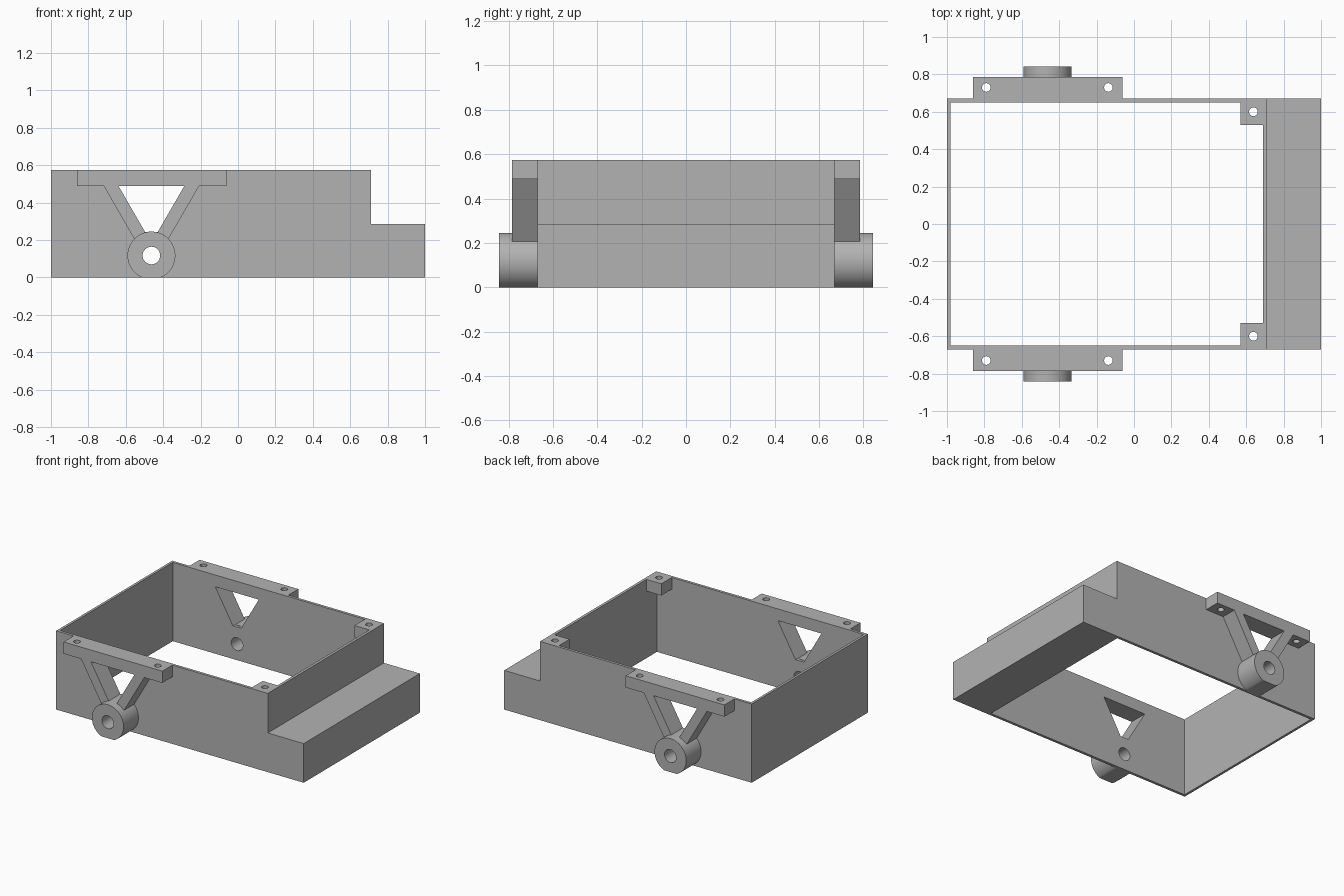
import bpy, bmesh, math

if "Cube" in bpy.data.objects:
    bpy.data.objects.remove(bpy.data.objects["Cube"], do_unlink=True)

grey = bpy.data.materials.new("plain grey")
COLOUR = (0.45, 0.45, 0.45, 1)
grey.diffuse_color = COLOUR
grey.use_nodes = True
grey.node_tree.nodes["Principled BSDF"].inputs["Base Color"].default_value = COLOUR

# Main dimensions
TOP, STEP, LEDGE = 0.575, 0.286, 0.489
WALL, FLANGE, BOSS = 0.67, 0.785, 0.842
BOSS_X, BOSS_Z, BOSS_R = -0.463, 0.117, 0.128
SLOPE = math.tan(math.radians(30))


def prism(name, points, start, end, axis="y"):
    """Extrude a profile: (x, z) along y, or (x, y) along z."""
    bm = bmesh.new()

    def place(p, d):
        return (p[0], d, p[1]) if axis == "y" else (p[0], p[1], d)

    a = [bm.verts.new(place(p, start)) for p in points]
    b = [bm.verts.new(place(p, end)) for p in points]
    bm.faces.new(a)
    bm.faces.new(b)
    for i in range(len(points)):
        j = (i + 1) % len(points)
        bm.faces.new((a[i], a[j], b[j], b[i]))
    bmesh.ops.recalc_face_normals(bm, faces=bm.faces)
    mesh = bpy.data.meshes.new(name)
    bm.to_mesh(mesh)
    bm.free()
    mesh.materials.append(grey)
    obj = bpy.data.objects.new(name, mesh)
    bpy.context.collection.objects.link(obj)
    return obj


def rect(x0, x1, y0, y1):
    return [(x0, y0), (x1, y0), (x1, y1), (x0, y1)]


def circle(cx, cy, r, n=48):
    return [(cx + r * math.cos(math.tau * i / n), cy + r * math.sin(math.tau * i / n))
            for i in range(n)]


def combine(target, tool, operation):
    """Apply a boolean and discard the tool."""
    tool.hide_render = True
    mod = target.modifiers.new("boolean", "BOOLEAN")
    mod.operation, mod.solver, mod.object = operation, "EXACT", tool
    bpy.ops.object.select_all(action="DESELECT")
    bpy.context.view_layer.objects.active = target
    target.select_set(True)
    bpy.ops.object.modifier_apply(modifier=mod.name)
    bpy.data.objects.remove(tool, do_unlink=True)


def cut(target, tool):
    combine(target, tool, "DIFFERENCE")


def finish(obj):
    bpy.ops.object.select_all(action="DESELECT")
    bpy.context.view_layer.objects.active = obj
    obj.select_set(True)
    bpy.ops.object.shade_smooth_by_angle(angle=math.radians(30))


# Open frame with a solid low step at one end
outline = [(-1, 0), (1, 0), (1, STEP), (0.71, STEP), (0.71, TOP), (-1, TOP)]
frame = prism("frame", outline, -WALL, WALL)
cut(frame, prism("cavity", rect(-0.982, 0.69, -0.65, 0.65), -0.1, 0.7, "z"))

# Tapered windows and pivot holes through both side walls
drop = (LEDGE - 0.242) * SLOPE
window = [(BOSS_X - 0.176, LEDGE), (BOSS_X + 0.176, LEDGE),
          (BOSS_X + 0.176 - drop, 0.242), (BOSS_X - 0.176 + drop, 0.242)]
pivot = circle(BOSS_X, BOSS_Z, 0.047)
for profile in (window, pivot):
    cut(frame, prism("wall_cutter", profile, -1, 1))
finish(frame)

for side, label in ((1, "back"), (-1, "front")):
    # Bracket: top flange, two slanted struts and a round boss
    bracket = prism(label + "_bracket", rect(-0.86, -0.062, LEDGE, TOP),
                    side * WALL, side * FLANGE)
    lean = (LEDGE - 0.17) * SLOPE
    for s in (-1, 1):
        # strut tops reach into the flange
        rise = 0.02 * SLOPE
        strut = [(BOSS_X + s * (0.255 + rise), LEDGE + 0.02),
                 (BOSS_X + s * (0.176 + rise), LEDGE + 0.02),
                 (BOSS_X + s * (0.176 - lean), 0.17),
                 (BOSS_X + s * (0.255 - lean), 0.17)]
        combine(bracket, prism("strut", strut, side * WALL, side * FLANGE), "UNION")
    rim = [(x, max(z, 0)) for x, z in circle(BOSS_X, BOSS_Z, BOSS_R, 96)]
    combine(bracket, prism("boss", rim, side * WALL, side * BOSS), "UNION")
    cut(bracket, prism("pivot_cutter", pivot, -1, 1))
    for x in (-0.79, -0.137):
        cut(bracket, prism("screw_cutter", circle(x, side * 0.73, 0.023), 0.4, 0.7, "z"))
    finish(bracket)

    # Inner corner block with a screw hole
    block = prism(label + "_corner_block", rect(0.57, 0.69, side * 0.53, side * 0.65),
                  LEDGE, TOP, "z")
    cut(block, prism("screw_cutter", circle(0.638, side * 0.6, 0.023), 0.4, 0.7, "z"))
    finish(block)
